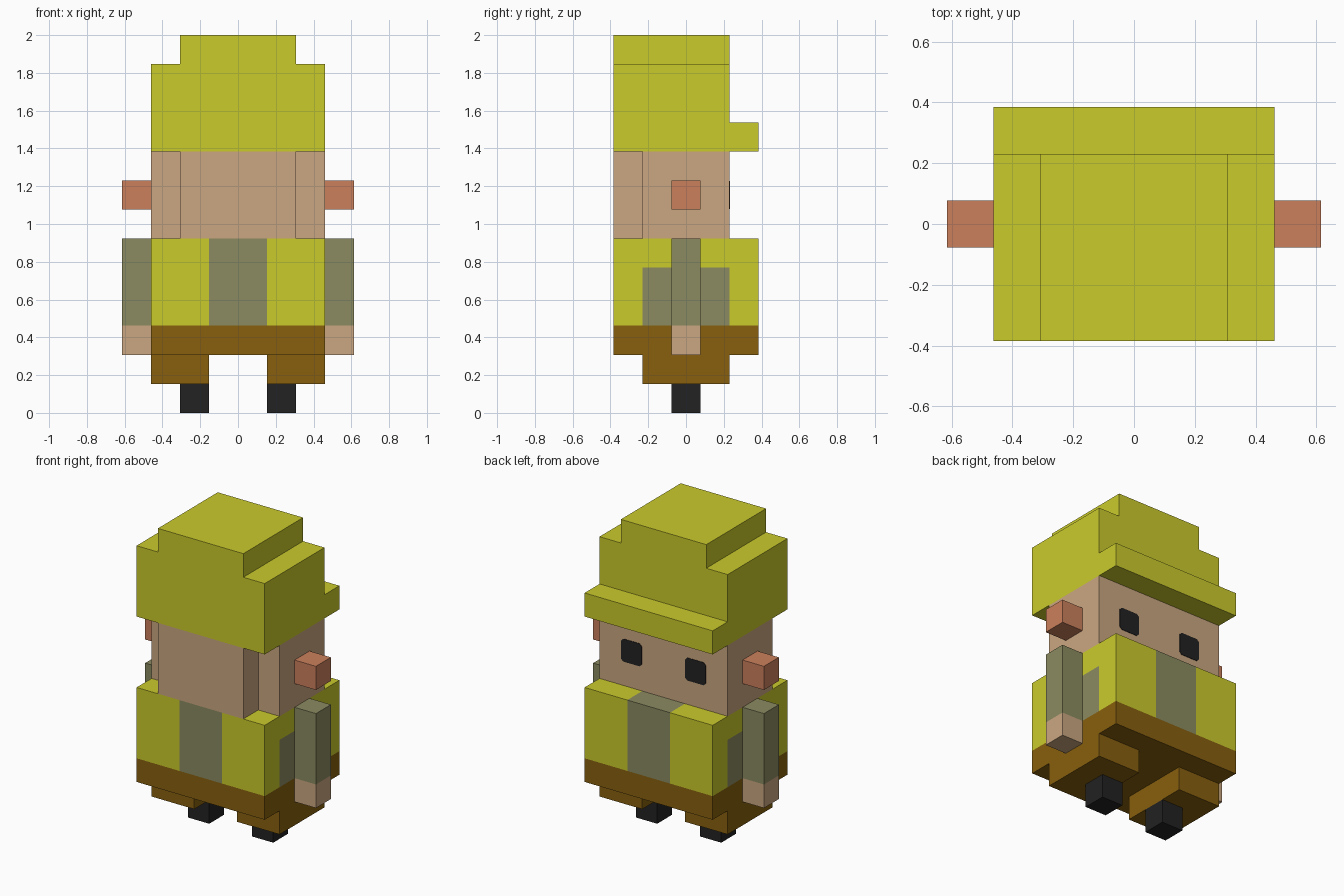
import bpy
import bmesh
from mathutils import Vector

if "Cube" in bpy.data.objects:
    bpy.data.objects.remove(bpy.data.objects["Cube"])

U = 2 / 13  # one block of the figure


def material(name, *rgb):
    def linear(c):
        c /= 255
        return c / 12.92 if c <= 0.04045 else ((c + 0.055) / 1.055) ** 2.4
    m = bpy.data.materials.new(name)
    m.use_nodes = True
    colour = [linear(c) for c in rgb] + [1]
    m.diffuse_color = colour
    m.node_tree.nodes["Principled BSDF"].inputs["Base Color"].default_value = colour
    return m


lime = material("lime cloth", 203, 203, 44)
olive = material("olive cloth", 139, 139, 97)
skin = material("skin", 203, 167, 129)
ear_pink = material("ear pink", 203, 128, 92)
brown = material("brown trousers", 136, 96, 14)
black = material("black", 34, 34, 34)


def finish(name, bm, mats, rule=None):
    """Turn a bmesh in block units into an object; rule picks a slot per face."""
    bmesh.ops.recalc_face_normals(bm, faces=bm.faces)
    if rule:
        for f in bm.faces:
            f.material_index = rule(f.calc_center_median(), f.normal)
    bmesh.ops.scale(bm, vec=(U, U, U), verts=bm.verts)
    mesh = bpy.data.meshes.new(name)
    bm.to_mesh(mesh)
    bm.free()
    for m in mats:
        mesh.materials.append(m)
    obj = bpy.data.objects.new(name, mesh)
    bpy.context.collection.objects.link(obj)
    return obj


def prism(name, outline, offset, mats, cuts=(), rule=None):
    """Extrude a flat outline along offset, then slice it at (axis, value) cuts."""
    bm = bmesh.new()
    face = bm.faces.new([bm.verts.new(p) for p in outline])
    top = bmesh.ops.extrude_face_region(bm, geom=[face], use_keep_orig=True)["geom"]
    bmesh.ops.translate(bm, vec=offset, verts=[v for v in top if isinstance(v, bmesh.types.BMVert)])
    for axis, value in cuts:
        normal = Vector((0, 0, 0))
        normal[axis] = 1
        bmesh.ops.bisect_plane(bm, geom=bm.verts[:] + bm.edges[:] + bm.faces[:],
                               plane_co=normal * value, plane_no=normal)
    return finish(name, bm, mats, rule)


def box(name, x, y, z, mats, cuts=(), rule=None):
    outline = [(x[0], y[0], z[0]), (x[1], y[0], z[0]), (x[1], y[1], z[0]), (x[0], y[1], z[0])]
    return prism(name, outline, (0, 0, z[1] - z[0]), mats, cuts, rule)


# Stepped cap and its brim
cap = [(-3, 9), (3, 9), (3, 12), (2, 12), (2, 13), (-2, 13), (-2, 12), (-3, 12)]
prism("cap", [(x, -2.5, z) for x, z in cap], (0, 4, 0), [lime])
box("cap_brim", (-3, 3), (1.5, 2.5), (9, 10), [lime])

# Head, narrower at the nape
head = [(-3, 1.5), (-3, -1.5), (-2, -1.5), (-2, -2.5), (2, -2.5), (2, -1.5), (3, -1.5), (3, 1.5)]
prism("head", [(x, y, 6) for x, y in head], (0, 0, 3), [skin])


# Torso: trousers waist, central stripes and side panels
def torso_rule(c, n):
    if c.z < 3:
        return 2
    if abs(n.x) > 0.5:
        return 1 if abs(c.y) < 1.5 and c.z < 5 else 0
    return 1 if abs(c.x) < 1 else 0


box("torso", (-3, 3), (-2.5, 2.5), (2, 6), [lime, olive, brown],
    [(2, 3), (2, 5), (0, -1), (0, 1), (1, -1.5), (1, 1.5)], torso_rule)

# Paired parts
for side, s in (("left", 1), ("right", -1)):
    outer = sorted((3 * s, 4 * s))
    box(side + "_ear", outer, (-0.5, 0.5), (7, 8), [ear_pink])
    box(side + "_arm", outer, (-0.5, 0.5), (2, 6), [olive, skin], [(2, 3)],
        lambda c, n: int(c.z < 3))
    box(side + "_leg", sorted((s, 3 * s)), (-1.5, 1.5), (1, 2), [brown])
    box(side + "_foot", sorted((s, 2 * s)), (-0.5, 0.5), (0, 1), [black])
    # Eye plate with clipped corners
    a, b = 0.48, 0.38
    eye = [(a, b), (b, a), (-b, a), (-a, b), (-a, -b), (-b, -a), (b, -a), (a, -b)]
    prism(side + "_eye", [(1.5 * s + x, 1.48, 7.5 + z) for x, z in eye], (0, 0.04, 0), [black])
